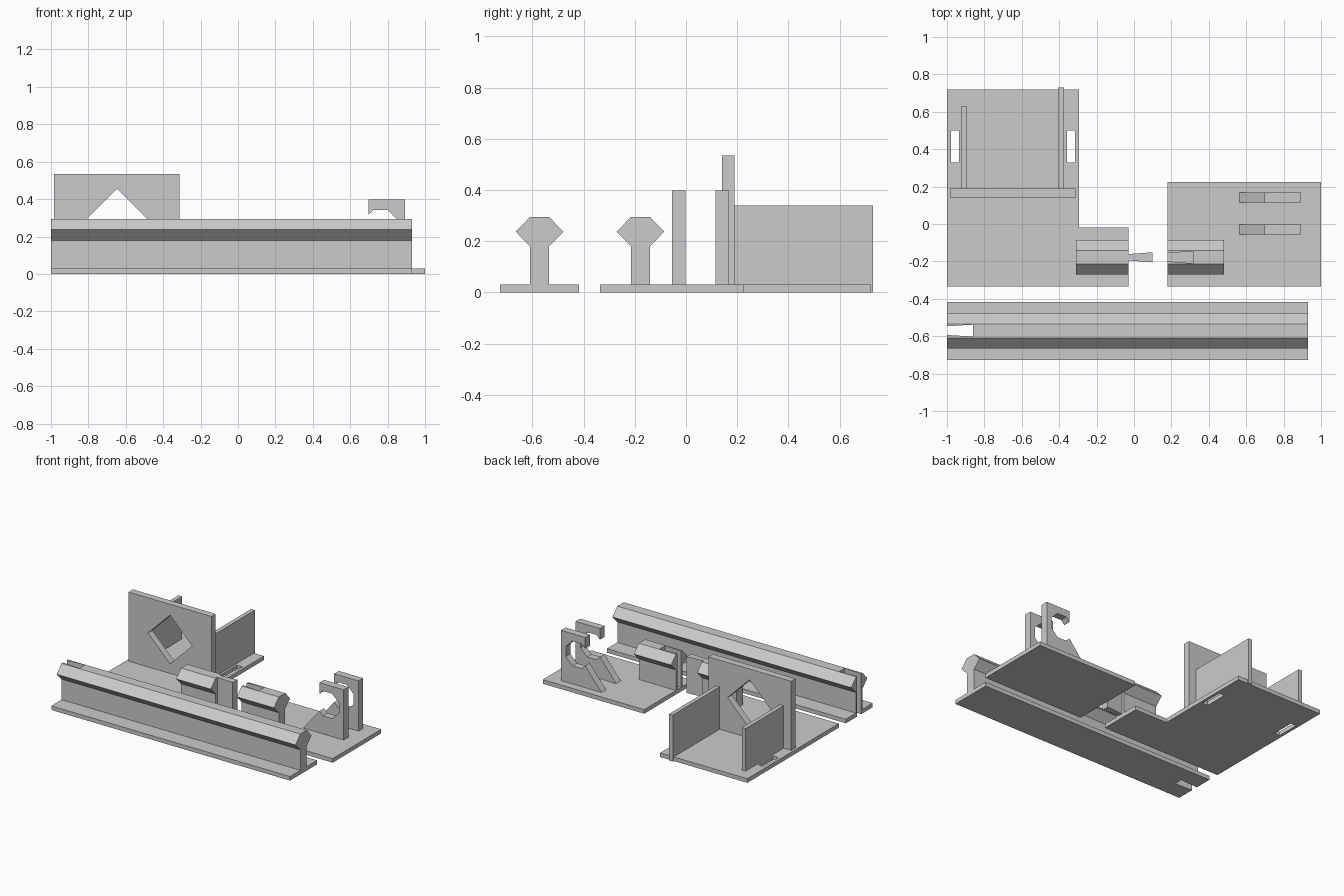
import bpy
import bmesh
from math import sin, cos, pi
from mathutils import Vector

cube = bpy.data.objects.get("Cube")
if cube:
    bpy.data.objects.remove(cube, do_unlink=True)

BASE = 0.03      # thickness of the base plates
TOP = 0.295      # top of the rails

grey = bpy.data.materials.new("matte_grey")
COLOUR = (0.6, 0.6, 0.6, 1)
grey.diffuse_color = COLOUR
grey.use_nodes = True
grey.node_tree.nodes["Principled BSDF"].inputs["Base Color"].default_value = COLOUR


def prism(name, outline, axis, start, end):
    """Extrude a 2D outline along x, y or z."""
    place = {"x": lambda a, b: (start, a, b),
             "y": lambda a, b: (a, start, b),
             "z": lambda a, b: (a, b, start)}[axis]
    bm = bmesh.new()
    face = bm.faces.new([bm.verts.new(place(a, b)) for a, b in outline])
    grown = bmesh.ops.extrude_face_region(bm, geom=[face])["geom"]
    shift = Vector([(end - start) * (axis == k) for k in "xyz"])
    bmesh.ops.translate(bm, vec=shift, verts=[v for v in grown if isinstance(v, bmesh.types.BMVert)])
    bmesh.ops.recalc_face_normals(bm, faces=bm.faces)
    mesh = bpy.data.meshes.new(name)
    bm.to_mesh(mesh)
    bm.free()
    mesh.materials.append(grey)
    obj = bpy.data.objects.new(name, mesh)
    bpy.context.collection.objects.link(obj)
    return obj


def box(name, x0, x1, y0, y1, z0, z1):
    return prism(name, [(x0, y0), (x1, y0), (x1, y1), (x0, y1)], "z", z0, z1)


def cut(target, cutter):
    """Subtract the cutter, then discard it."""
    cutter.hide_render = True
    mod = target.modifiers.new("cut", "BOOLEAN")
    mod.operation = "DIFFERENCE"
    mod.solver = "EXACT"
    mod.object = cutter
    bpy.context.view_layer.objects.active = target
    bpy.ops.object.modifier_apply(modifier=mod.name)
    bpy.data.objects.remove(cutter, do_unlink=True)


def rail_half():
    """Half of the rail section above its base: stem and bevelled head."""
    return [(0.037, BASE), (0.037, 0.18), (0.093, 0.237), (0.037, TOP)]


def rail(name, x0, x1, y, foot=None):
    half = rail_half()
    if foot:
        half = [(foot, 0), (foot, BASE)] + half
    outline = [(y + w, z) for w, z in half] + [(y - w, z) for w, z in reversed(half)]
    return prism(name, outline, "x", x0, x1)


def dovetail(name, x0, x1, y, z0, z1, narrow=0.02, wide=0.03):
    """Key that widens toward x1."""
    return prism(name, [(x0, y - narrow), (x1, y - wide), (x1, y + wide), (x0, y + narrow)], "z", z0, z1)


# Long front rail with its dovetail socket
long_rail = rail("long_rail", -1, 0.93, -0.572, foot=0.155)
cut(long_rail, dovetail("socket", -1.02, -0.86, -0.57, -0.1, 0.5, 0.022, 0.032))

# Stepped left plate with two strap slots
left_plate = prism("left_plate", [(-1, -0.335), (-0.03, -0.335), (-0.03, -0.02),
                                  (-0.295, -0.02), (-0.295, 0.72), (-1, 0.72)], "z", 0, BASE)
for x in (-0.957, -0.337):
    cut(left_plate, box("strap_slot", x - 0.022, x + 0.022, 0.33, 0.5, -0.1, 0.1))

# Short left rail and its dovetail tongue
rail("left_short_rail", -0.31, -0.03, -0.178)
dovetail("tongue", -0.03, 0.1, -0.178, BASE, TOP, 0.017, 0.027)

# Upright wall with a diamond opening
wall = box("upright_wall", -0.983, -0.313, 0.14, 0.19, BASE, 0.535)
cx, cz, r = -0.647, 0.278, 0.178
cut(wall, prism("diamond", [(cx - r, cz), (cx, cz - r), (cx + r, cz), (cx, cz + r)], "y", 0.1, 0.25))

# Brace plates behind the wall
box("right_brace", -0.922, -0.892, 0.19, 0.63, BASE, 0.34)
inner = prism("left_brace", [(0.19, BASE), (0.72, BASE), (0.72, 0), (0.73, 0),
                             (0.73, 0.34), (0.19, 0.34)], "x", -0.405, -0.375)

# Right plate and its short rail with a socket
box("right_plate", 0.18, 1, -0.335, 0.225, 0, BASE)
right_rail = rail("right_short_rail", 0.18, 0.48, -0.178)
cut(right_rail, dovetail("socket", 0.16, 0.315, -0.178, 0, 0.5, 0.02, 0.032))

# Pair of open clips: octagonal seat, open toward the rail, on a sloping foot
mouth, seat_x, seat_z, radius = 0.697, 0.7625, 0.2525, 0.098
seat = [(seat_x + radius * cos(a), seat_z + radius * sin(a))
        for a in [(k + 0.5) * pi / 4 for k in range(-3, 3)]]
lip = 0.063
clip = ([(0.565, BASE), (mouth, seat_z - lip)] + seat +
        [(mouth, seat_z + lip), (mouth, 0.397), (0.893, 0.397), (0.893, BASE)])
for name, y in (("front_clip", -0.055), ("rear_clip", 0.115)):
    prism(name, clip, "y", y, y + 0.053)
